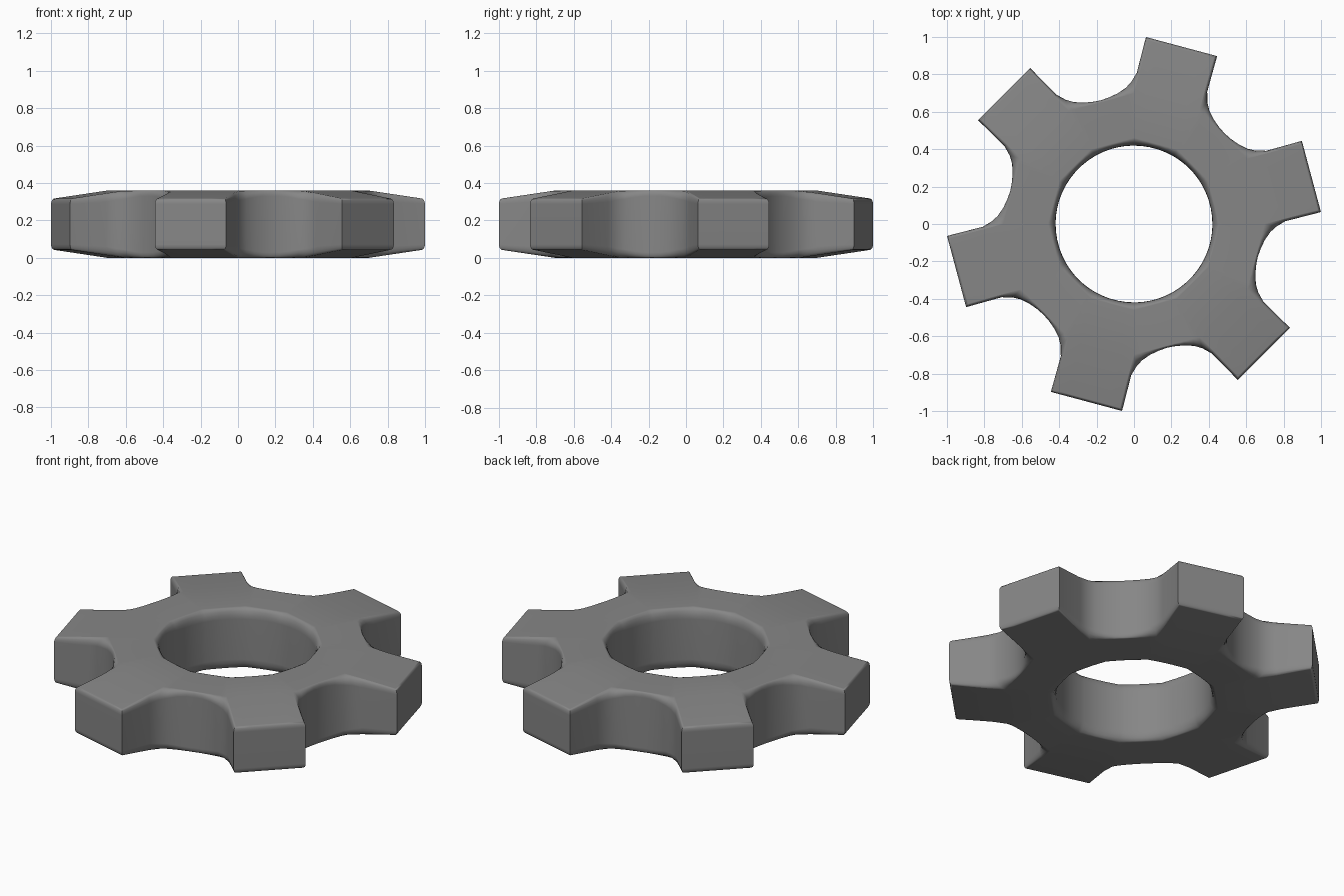
import bpy, bmesh
from math import cos, sin, pi, radians
from mathutils import Vector, Matrix

if "Cube" in bpy.data.objects:
    bpy.data.objects.remove(bpy.data.objects["Cube"])

H = 0.36            # thickness
BORE = 0.419        # bore radius at mid height
BORE_RIM = 0.445    # apothem of the twelve-sided bore edge
TEETH = 6
HUB = 0.675         # where the tooth faces start to taper
SLOPE = 0.145
C, S = cos(pi / 6), sin(pi / 6)


def tooth(u, v):
    """Tooth coordinates (along, across) to valley coordinates."""
    return (u * C + v * S, u * S - v * C)


# half of one valley, from its middle to the tooth tip:
# mid-height outline, top rim, flat hub edge
side = [(.685, 0), (.688, .045), (.697, .095), (.714, .145), (.737, .182),
        tooth(.785, .195), tooth(.982, .197), tooth(.982, .11), tooth(.982, .04)]
rim = [(.674, 0), (.674, .045), (.674, .095), (.674, .145), (.675, .181),
       tooth(.785, .18), tooth(.968, .182), tooth(.968, .11), tooth(.968, .04)]
hub = rim[:5] + [rim[4], rim[4], tooth(HUB, .11), tooth(HUB, .04)]
fillet = [.03, .03, .035, .045, .05, .045, .03, .03, .03]   # edge rounding height


def ring(half):
    """Mirror a half valley and repeat it around the gear."""
    sector = [(p, -q) for p, q in reversed(half[1:])] + half
    return [Matrix.Rotation(radians(45 + 60 * k), 2) @ Vector(pt)
            for k in range(TEETH) for pt in sector]


outer, top, flat = ring(side), ring(rim), ring(hub)
height = (fillet[:0:-1] + fillet) * TEETH
n = len(outer)
tips = [radians(45 + 60 * k - 30) for k in range(TEETH)]
drop = [SLOPE * max(0, max(p.x * cos(a) + p.y * sin(a) for a in tips) - HUB) for p in top]

# bore: round in the middle, twelve-sided at its edges
bore = [p.normalized() * BORE for p in flat]
sides = [radians(15 + 30 * k) for k in range(12)]
bore_rim = [p * (BORE_RIM / max(p.x * cos(a) + p.y * sin(a) for a in sides)) for p in bore]


def blend(a, b, t):
    return [p.lerp(q, t) for p, q in zip(a, b)]


# loops over the upper half, from bore to outer wall: (points, depths)
steps = [0, pi / 8, pi / 4, 3 * pi / 8, pi / 2]
upper = [(blend(bore_rim, bore, sin(t)), [.06 * (1 - cos(t))] * n) for t in reversed(steps)]
upper.append((flat, [0] * n))
upper += [(blend(top, outer, sin(t)), [d + h * (1 - cos(t)) for d, h in zip(drop, height)])
          for t in steps]

bm = bmesh.new()
loops = []
for up in (1, -1):
    for pts, depths in upper[::up]:
        loops.append([bm.verts.new((p.x, p.y, H - d if up == 1 else d))
                      for p, d in zip(pts, depths)])
for j, a in enumerate(loops):
    b = loops[(j + 1) % len(loops)]
    for i in range(n):
        k = (i + 1) % n
        bm.faces.new((a[i], b[i], b[k], a[k]))
bmesh.ops.remove_doubles(bm, verts=bm.verts, dist=1e-4)
bmesh.ops.recalc_face_normals(bm, faces=bm.faces)

mesh = bpy.data.meshes.new("gear")
bm.to_mesh(mesh)
bm.free()
gear = bpy.data.objects.new("gear", mesh)
bpy.context.collection.objects.link(gear)
bpy.context.view_layer.objects.active = gear
gear.select_set(True)
bpy.ops.object.shade_smooth_by_angle(angle=radians(50))
# broad faces stay flat, rounded edges stay smooth
weighted = gear.modifiers.new("weighted_normals", 'WEIGHTED_NORMAL')
weighted.keep_sharp = True

# dark grey metal
steel = bpy.data.materials.new("dark_grey")
steel.diffuse_color = (.24, .24, .24, 1)
steel.use_nodes = True
steel.node_tree.nodes["Principled BSDF"].inputs["Base Color"].default_value = steel.diffuse_color
mesh.materials.append(steel)
